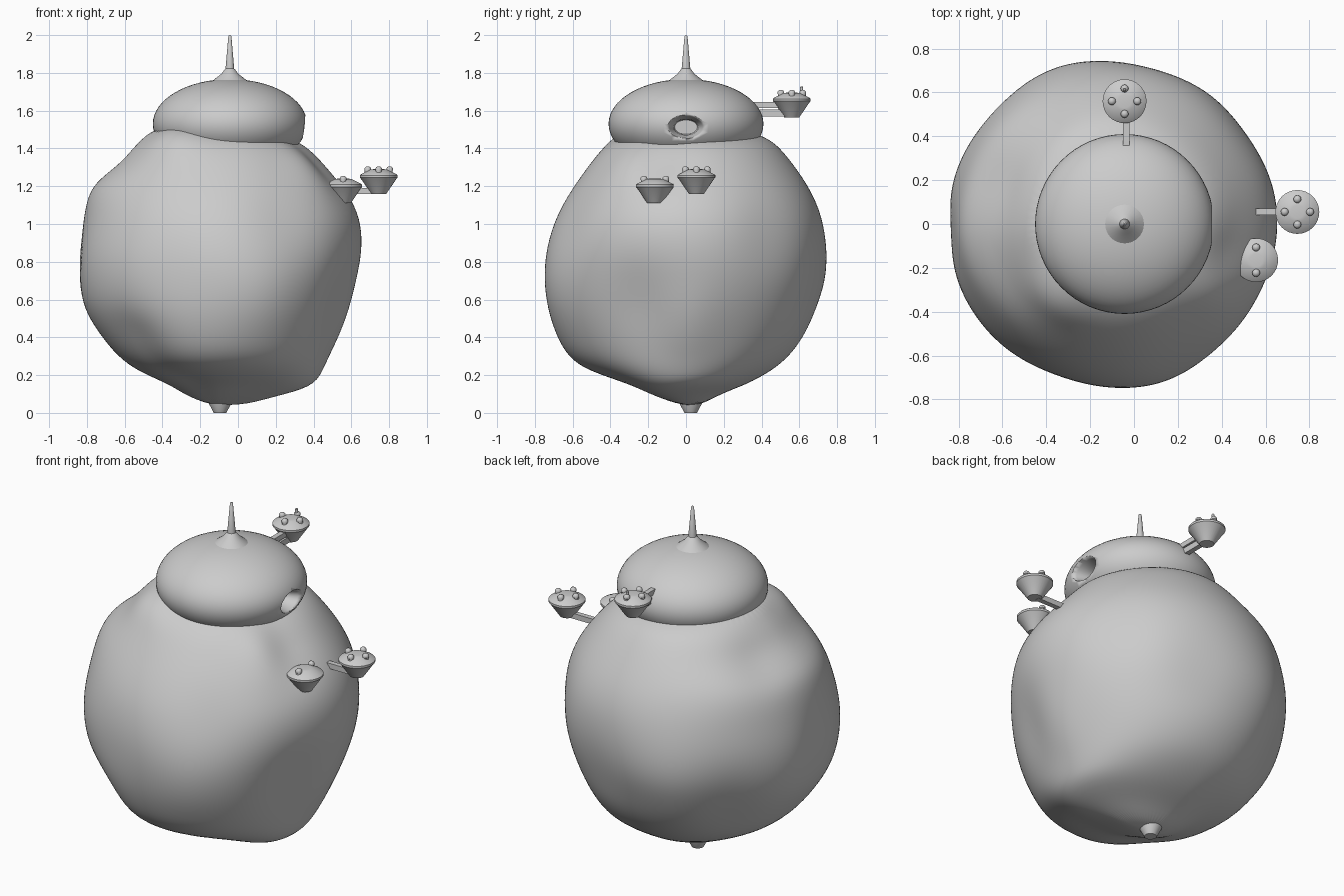
import bpy, bmesh
from math import sin, cos, pi, exp
from mathutils import Vector

if "Cube" in bpy.data.objects:
    bpy.data.objects.remove(bpy.data.objects["Cube"])


def make_object(name, bm, smooth=40):
    bmesh.ops.recalc_face_normals(bm, faces=bm.faces)
    me = bpy.data.meshes.new(name)
    bm.to_mesh(me)
    bm.free()
    ob = bpy.data.objects.new(name, me)
    bpy.context.collection.objects.link(ob)
    bpy.ops.object.select_all(action='DESELECT')
    ob.select_set(True)
    bpy.context.view_layer.objects.active = ob
    if smooth:
        bpy.ops.object.shade_smooth_by_angle(angle=smooth * pi / 180)
    return ob


def loft(rings):
    bm = bmesh.new()
    rows = [[bm.verts.new(p) for p in ring] for ring in rings]
    n = len(rows[0])
    for a, b in zip(rows, rows[1:]):
        for i in range(n):
            j = (i + 1) % n
            bm.faces.new((a[i], a[j], b[j], b[i]))
    bm.faces.new(rows[0])
    bm.faces.new(rows[-1])
    return bm


def lathe(name, profile, loc, n=32):
    x, y, z = loc
    rings = [[(x + r * cos(2 * pi * i / n), y + r * sin(2 * pi * i / n), z + h)
              for i in range(n)] for r, h in profile]
    return make_object(name, loft(rings))


def box(name, lo, hi):
    bm = bmesh.new()
    bmesh.ops.create_cube(bm, size=1)
    for v in bm.verts:
        v.co = Vector([(a + b) / 2 + c * (b - a) for a, b, c in zip(lo, hi, v.co)])
    return make_object(name, bm, 0)


# Asteroid: height, then extents left, right, front, back
levels = [
    (0.04, .15, .03, .03, .08), (0.10, .29, .20, .20, .18), (0.15, .36, .39, .30, .32),
    (0.22, .53, .44, .52, .45), (0.30, .64, .475, .63, .55), (0.42, .735, .525, .69, .635),
    (0.55, .82, .58, .73, .69), (0.70, .855, .63, .75, .74), (0.85, .855, .66, .745, .75),
    (1.00, .825, .655, .705, .73), (1.12, .805, .61, .645, .69), (1.22, .765, .545, .58, .635),
    (1.32, .63, .465, .505, .565), (1.40, .56, .39, .435, .50), (1.46, .50, .29, .35, .43),
    (1.52, .42, .05, .20, .25),
]
# Lumps and hollows: x, y, z, height, spread
lumps = [
    (.40, -.15, 1.32, -.04, .12), (.52, -.25, .62, -.04, .15), (.60, .0, .45, .025, .12),
    (.50, .42, .95, -.02, .15), (.25, -.60, 1.0, -.02, .14), (-.55, -.50, .34, -.04, .12),
    (-.35, -.35, 1.45, .05, .12), (.40, -.32, 1.33, .04, .10), (-.60, .45, .55, -.03, .14),
    (-.80, -.03, .80, -.03, .10), (.15, -.68, .65, .02, .15), (-.35, .65, .70, .02, .15),
    (-.25, -.30, .15, -.03, .10), (.30, -.15, .13, .03, .12), (-.62, .20, 1.25, -.03, .12),
    (.10, .65, .70, -.025, .15), (-.35, -.68, .75, -.015, .15),
]
core = Vector((-.1, 0, .8))
rings = []
for z, left, right, front, back in levels:
    ring = []
    for i in range(64):
        c, s = cos(pi * i / 32), sin(pi * i / 32)
        p = Vector((-.1 + c * (right + .1 if c > 0 else left - .1),
                    s * (back if s > 0 else front), z))
        out = (p - core).normalized()
        push = sum(h * exp(-(p - Vector((x, y, w))).length_squared / (2 * k * k))
                   for x, y, w, h, k in lumps)
        ring.append(p + out * push)
    rings.append(ring)
asteroid = make_object("asteroid", loft(rings), 180)
asteroid.modifiers.new("smooth", 'SUBSURF').levels = 2
asteroid.modifiers["smooth"].render_levels = 2

# Domed station with a funnel shaped hangar mouth on the right
DX = -.043
bm = bmesh.new()
bmesh.ops.create_uvsphere(bm, u_segments=64, v_segments=32, radius=1)
for v in bm.verts:
    v.co = Vector((DX + v.co.x * .408, v.co.y * .41, 1.53 + v.co.z * .237))
dome = make_object("station_dome", bm)
mouth = [(.40, .116, .076), (.33, .088, .057), (.27, .066, .042), (.20, .06, .038)]
cutter = make_object("hangar_cutter", loft(
    [[(x, a * cos(pi * i / 16), 1.513 + b * sin(pi * i / 16)) for i in range(32)]
     for x, a, b in mouth]))
cutter.hide_render = True
cutter.hide_viewport = True
cut = dome.modifiers.new("hangar", 'BOOLEAN')
cut.operation = 'DIFFERENCE'
cut.solver = 'EXACT'
cut.object = cutter

# Antenna on the dome
lathe("antenna", [(.11, -.02), (.09, 0), (.045, .035), (.026, .06), (.023, .062),
                  (.008, .235), (.003, .24)], (DX, 0, 1.76))

# Landing pads with their beacons
pad_profile = [(.04, 0), (.096, .082), (.1, .086), (.1, .098), (.096, .102),
               (.045, .128), (.03, .13)]
beacon = [(.016, 0), (.016, .022), (.018, .024), (.018, .034), (.012, .042), (.004, .045)]
for name, x, y, z in [("right_pad", .745, .055, 1.16), ("side_pad", .557, -.165, 1.11),
                      ("back_pad", DX, .56, 1.565)]:
    lathe(name, pad_profile, (x, y, z))
    for k, (dx, dy) in enumerate([(.058, 0), (0, .058), (-.058, 0), (0, -.058)]):
        if name == "side_pad" and k in (0, 2):
            continue
        lathe(f"{name}_beacon_{k}", beacon, (x + dx, y + dy, z + .1), 12)
lathe("back_pad_mast", [(.008, 0), (.008, .03), (.004, .034)], (DX, .612, 1.695), 12)

# Struts holding the pads
box("right_strut", (.5, .04, 1.158), (.73, .07, 1.19))
box("back_strut_upper", (-.05, .28, 1.615), (-.02, .52, 1.645))
box("back_strut_lower", (-.05, .3, 1.57), (-.02, .55, 1.605))

# Nozzle under the asteroid
lathe("bottom_nozzle", [(.033, 0), (.065, .06), (.07, .09)], (-.095, .025, 0))
